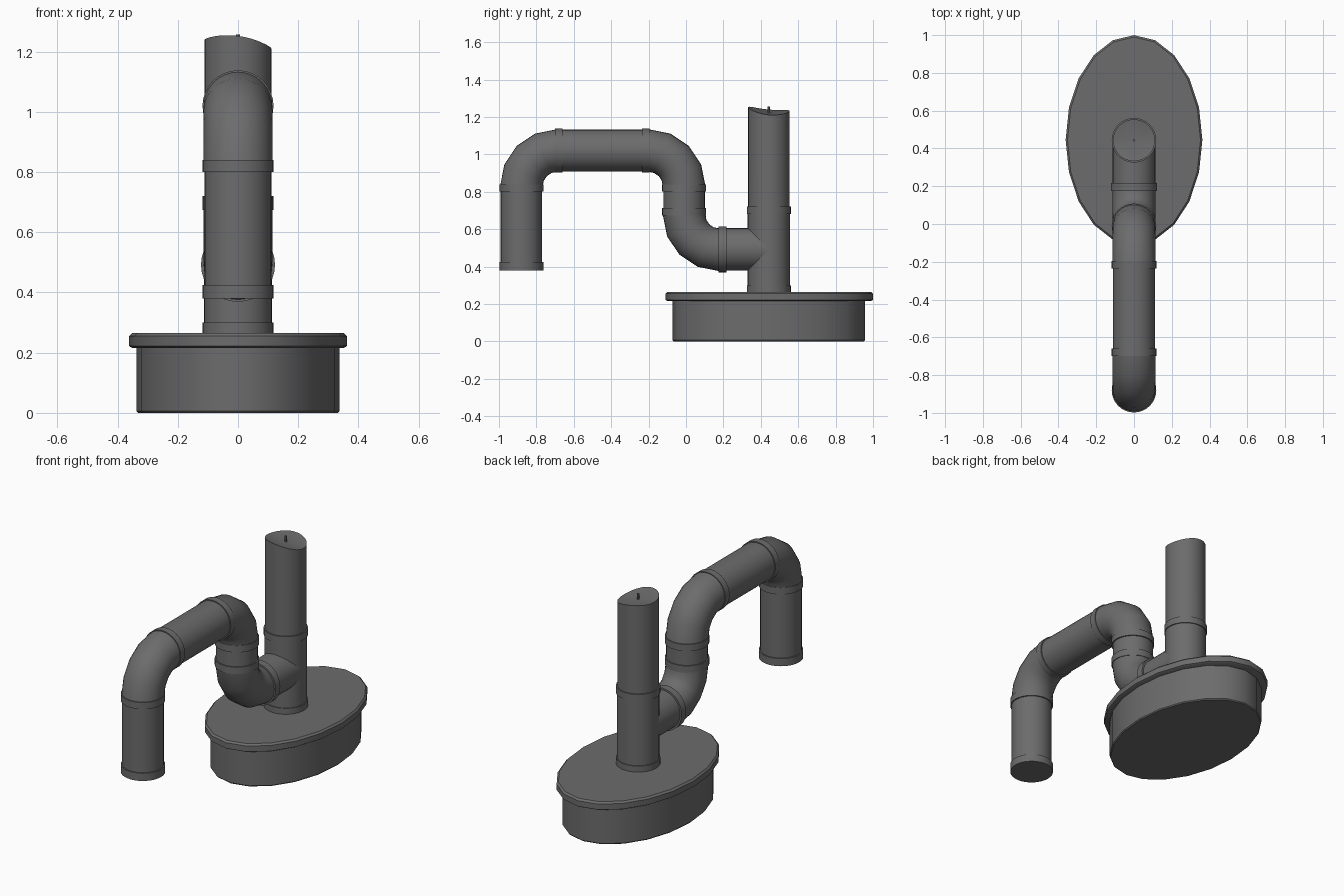
import bpy, bmesh, math
from mathutils import Vector

cube = bpy.data.objects.get("Cube")
if cube:
    bpy.data.objects.remove(cube)

grey = bpy.data.materials.new("dark grey plastic")
grey.use_nodes = True
colour = (0.15, 0.15, 0.15, 1)
grey.diffuse_color = colour
grey.node_tree.nodes["Principled BSDF"].inputs["Base Color"].default_value = colour

SIDES = 32
AXIS = 0.443          # y of the upright pipe
R = 0.111             # pipe radius
COLLAR = 0.118        # collar radius


def finish(name, bm):
    """Turn a bmesh into a smooth shaded object with sharp edges kept."""
    bmesh.ops.recalc_face_normals(bm, faces=bm.faces)
    mesh = bpy.data.meshes.new(name)
    bm.to_mesh(mesh)
    bm.free()
    mesh.materials.append(grey)
    obj = bpy.data.objects.new(name, mesh)
    bpy.context.collection.objects.link(obj)
    bpy.ops.object.select_all(action='DESELECT')
    obj.select_set(True)
    bpy.context.view_layer.objects.active = obj
    bpy.ops.object.shade_smooth_by_angle(angle=math.radians(32))
    return obj


def loft(name, rings):
    """Skin closed rings of points and cap both ends."""
    bm = bmesh.new()
    loops = [[bm.verts.new(p) for p in ring] for ring in rings]
    n = len(loops[0])
    for a, b in zip(loops, loops[1:]):
        for i in range(n):
            j = (i + 1) % n
            bm.faces.new((a[i], a[j], b[j], b[i]))
    bm.faces.new(loops[0])
    bm.faces.new(loops[-1])
    return finish(name, bm)


def section(y, z, direction, radius, sides=SIDES):
    """Circle facing along an angle in the side plane (0 is +y, 90 is up)."""
    d = math.radians(direction)
    across = Vector((0, -math.sin(d), math.cos(d)))
    turn = [math.tau * i / sides for i in range(sides)]
    return [Vector((0, y, z)) + radius * (Vector((math.cos(t), 0, 0)) + math.sin(t) * across)
            for t in turn]


def upright(name, y, z0, z1, radius, sides=SIDES):
    return loft(name, [section(y, z, 90, radius, sides) for z in (z0, z1)])


def level(name, z, y0, y1, radius):
    return loft(name, [section(y, z, 0, radius) for y in (y0, y1)])


def elbow(name, cy, cz, bend, start, radius):
    """Quarter bend around a centre, in four straight steps."""
    rings = []
    for i in range(5):
        a = start + 22.5 * i
        t = math.radians(a)
        rings.append(section(cy + bend * math.cos(t), cz + bend * math.sin(t), a + 90, radius))
    return loft(name, rings)


def oval(name, cy, steps):
    """Twenty-sided oval block from (half width, half length, height) steps."""
    turn = [math.tau * i / 20 for i in range(20)]
    return loft(name, [[(w * math.sin(t), cy + l * math.cos(t), z) for t in turn]
                       for w, l, z in steps])


# Oval base and overhanging lid
oval("base_body", 0.443, [(0.332, 0.509, 0), (0.337, 0.514, 0.006), (0.337, 0.514, 0.222)])
oval("base_lid", 0.445, [(0.350, 0.543, 0.215), (0.362, 0.555, 0.222),
                         (0.362, 0.555, 0.255), (0.352, 0.545, 0.265)])

# Upright tee
upright("tee_body", AXIS, 0.26, 0.70, 0.113)
upright("tee_foot_collar", AXIS, 0.26, 0.30, COLLAR)
upright("tee_top_collar", AXIS, 0.68, 0.72, COLLAR)
level("tee_branch", 0.492, 0.19, AXIS, 0.113)
level("tee_branch_collar", 0.492, 0.174, 0.216, 0.123)

# Tall pipe with an uneven broken top
top = section(AXIS, 1.225, 90, R)
for p in top:
    dy = p.y - AXIS
    p.z += -0.13 * p.x - 0.09 * dy + 1.4 * dy * dy
bm = bmesh.new()
low = [bm.verts.new(p) for p in section(AXIS, 0.70, 90, R)]
high = [bm.verts.new(p) for p in top]
centre = bm.verts.new((0, AXIS, 1.222))
for i in range(SIDES):
    j = (i + 1) % SIDES
    bm.faces.new((low[i], low[j], high[j], high[i]))
    bm.faces.new((high[i], high[j], centre))
bm.faces.new(low)
finish("tall_pipe", bm)
upright("top_pin", AXIS, 1.20, 1.257, 0.006, 8)

# Lower bend rising to the coupling
elbow("lower_elbow", 0.177, 0.677, 0.187, 180, 0.114)
upright("coupling_pipe", -0.01, 0.675, 0.835, R)
upright("coupling_lower_collar", -0.01, 0.674, 0.714, COLLAR)
upright("coupling_upper_collar", -0.01, 0.80, 0.84, COLLAR)

# Arch over to the front
elbow("rear_arch_elbow", -0.20, 0.83, 0.19, 0, 0.114)
level("arch_pipe", 1.02, -0.69, -0.20, 0.112)
level("arch_rear_collar", 1.02, -0.235, -0.195, COLLAR)
level("arch_front_collar", 1.02, -0.70, -0.66, COLLAR)
elbow("front_arch_elbow", -0.69, 0.83, 0.19, 90, 0.114)

# Downspout with its end collar
upright("downspout", -0.88, 0.385, 0.84, R)
upright("downspout_top_collar", -0.88, 0.80, 0.84, COLLAR)
upright("downspout_end_collar", -0.88, 0.38, 0.425, COLLAR)
